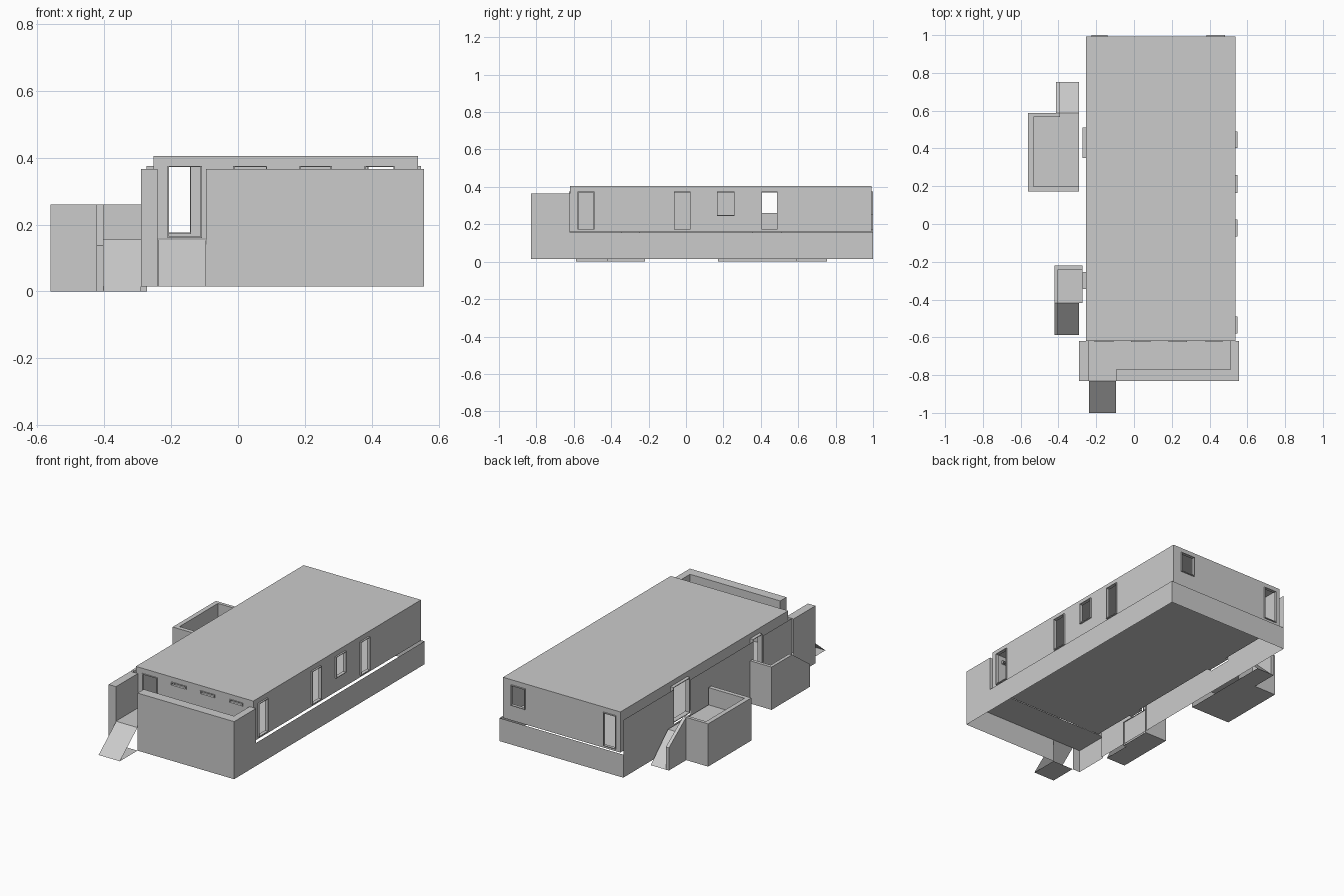
import bpy, bmesh
from mathutils import Vector

cube = bpy.data.objects.get("Cube")
if cube:
    bpy.data.objects.remove(cube, do_unlink=True)

GREY = (0.6, 0.6, 0.6, 1)
mat = bpy.data.materials.new("plain_grey")
mat.use_nodes = True
mat.diffuse_color = GREY
mat.node_tree.nodes["Principled BSDF"].inputs["Base Color"].default_value = GREY

GROUND, FLOOR, RAIL, ROOF = 0.015, 0.155, 0.365, 0.405
HEAD = 0.375  # top of every door and window


def finish(name, bm):
    bmesh.ops.remove_doubles(bm, verts=bm.verts, dist=0.0005)
    mesh = bpy.data.meshes.new(name)
    bm.to_mesh(mesh)
    bm.free()
    mesh.materials.append(mat)
    bpy.context.collection.objects.link(bpy.data.objects.new(name, mesh))


def add_face(bm, points, normal):
    face = bm.faces.new([bm.verts.new(p) for p in points])
    face.normal_update()
    if face.normal.dot(Vector(normal)) < 0:
        face.normal_flip()


def add_box(bm, lo, hi, skip=()):
    """Box between two corners; skip lists (axis, side) faces left open."""
    for axis in range(3):
        a, b = [i for i in range(3) if i != axis]
        for side in (0, 1):
            if (axis, side) in skip:
                continue
            pts = []
            for u, v in ((lo[a], lo[b]), (hi[a], lo[b]), (hi[a], hi[b]), (lo[a], hi[b])):
                p = [0, 0, 0]
                p[axis], p[a], p[b] = (lo, hi)[side][axis], u, v
                pts.append(p)
            n = [0, 0, 0]
            n[axis] = 2 * side - 1
            add_face(bm, pts, n)


def boxes(name, *pairs):
    bm = bmesh.new()
    for lo, hi in pairs:
        add_box(bm, lo, hi)
    finish(name, bm)


def sheet(bm, axis, at, sign, u0, u1, z0, z1, holes=()):
    """Thin upright wall across axis 0 or 1, with rectangular holes."""
    def point(u, z):
        return (at, u, z) if axis == 0 else (u, at, z)
    us = sorted({u0, u1, *(c for h in holes for c in h[:2])})
    zs = sorted({z0, z1, *(c for h in holes for c in h[2:])})
    normal = (sign, 0, 0) if axis == 0 else (0, sign, 0)
    for a, b in zip(us, us[1:]):
        for c, d in zip(zs, zs[1:]):
            if any(h[0] <= a and b <= h[1] and h[2] <= c and d <= h[3] for h in holes):
                continue
            add_face(bm, [point(a, c), point(b, c), point(b, d), point(a, d)], normal)


def frame(name, axis, at, sign, hole, depth):
    """Lining that stands proud of an opening."""
    u0, u1, z0, z1 = hole
    t = 0.004
    d0, d1 = sorted((at - sign * 0.01, at + sign * depth))
    pairs = []
    for a, b, c, d in ((u0, u0 + t, z0, z1), (u1 - t, u1, z0, z1),
                       (u0 + t, u1 - t, z0, z0 + t), (u0 + t, u1 - t, z1 - t, z1)):
        if axis == 0:
            pairs.append(((d0, a, c), (d1, b, d)))
        else:
            pairs.append(((a, d0, c), (b, d1, d)))
    boxes(name, *pairs)


# Main building: hollow shell with openings
X0, X1, Y0, Y1 = -0.253, 0.537, -0.62, 0.992
SILL = 0.172
walls = {
    "right": (0, X1, 1, Y0, Y1, 0.01,
              [(-0.58, -0.49, SILL, HEAD), (-0.065, 0.025, SILL, HEAD),
               (0.165, 0.26, 0.245, HEAD), (0.403, 0.49, SILL, HEAD)]),
    "left": (0, X0, -1, Y0, Y1, 0.02,
             [(0.35, 0.51, 0.16, HEAD), (-0.345, -0.255, 0.16, HEAD)]),
    "back": (1, Y1, 1, X0, X1, 0.008,
             [(0.385, 0.482, 0.25, HEAD), (-0.225, -0.14, SILL, HEAD)]),
    "front": (1, Y0, -1, X0, X1, 0.006,
              [(-0.21, -0.108, 0.16, HEAD), (-0.015, 0.087, 0.355, HEAD),
               (0.183, 0.28, 0.355, HEAD), (0.378, 0.468, 0.355, HEAD)]),
}
bm = bmesh.new()
for side, (axis, at, sign, u0, u1, depth, holes) in walls.items():
    sheet(bm, axis, at, sign, u0, u1, FLOOR + 0.003, ROOF, holes)
    for i, hole in enumerate(holes):
        frame(f"{side}_opening_frame_{i + 1}", axis, at, sign, hole, depth)
for z, n in ((FLOOR + 0.003, -1), (ROOF, 1)):
    add_face(bm, [(X0, Y0, z), (X1, Y0, z), (X1, Y1, z), (X0, Y1, z)], (0, 0, n))
finish("building_shell", bm)

# Skirt around the base, with tall screens along the left
PX0, PX1, PY0 = -0.29, 0.555, -0.83
SCREEN = -0.278
bm = bmesh.new()
sheet(bm, 0, PX1, 1, PY0, 1.0, GROUND, FLOOR)
sheet(bm, 1, 1.0, 1, SCREEN, PX1, GROUND, FLOOR)
sheet(bm, 0, SCREEN, -1, Y0, 1.0, GROUND, RAIL,
      [(0.355, 0.51, FLOOR, RAIL), (-0.345, -0.25, FLOOR, RAIL)])
sheet(bm, 0, PX0, -1, PY0, Y0, GROUND, FLOOR)
sheet(bm, 1, PY0, -1, PX0, -0.24, GROUND, FLOOR)
sheet(bm, 1, PY0, -1, -0.095, PX1, GROUND, FLOOR)
finish("skirt", bm)

# Front porch: deck and parapet
bm = bmesh.new()
add_face(bm, [(PX0, PY0, FLOOR), (PX1, PY0, FLOOR), (PX1, Y0, FLOOR), (PX0, Y0, FLOOR)], (0, 0, 1))
finish("porch_deck", bm)
boxes("porch_parapet",
      ((PX0, PY0, FLOOR), (-0.24, Y0, RAIL)),
      ((-0.095, PY0, FLOOR), (PX1, -0.77, RAIL)),
      ((0.512, -0.77, FLOOR), (PX1, Y0, RAIL)))


def ramp(name, x0, x1, y_top, y_end, z0):
    """Sloping sheet over a flat base sheet, open at the sides."""
    bm = bmesh.new()
    for z, n in ((FLOOR, 1), (z0, -1)):
        add_face(bm, [(x0, y_top, z), (x1, y_top, z), (x1, y_end, z0), (x0, y_end, z0)], (0, 0, n))
    finish(name, bm)


def ramp_rail(name, x0, x1, y_top, y_end):
    """Side wall whose top falls along the ramp."""
    bm = bmesh.new()
    add_box(bm, (x0, min(y_top, y_end), 0), (x1, max(y_top, y_end), 0.26))
    for v in bm.verts:
        if v.co.z > 0.1 and abs(v.co.y - y_end) < 0.001:
            v.co.z = 0.138
    finish(name, bm)


def platform(name, lo, hi):
    bm = bmesh.new()
    add_box(bm, (*lo, 0), (*hi, FLOOR), skip=[(0, 1)])
    finish(name, bm)


ramp("porch_ramp", -0.238, -0.095, PY0, -1.0, GROUND)

# Small side landing, ramp going forward
TOP = 0.26
platform("small_landing", (-0.422, -0.418), (-0.272, -0.22))
boxes("small_landing_walls",
      ((-0.422, -0.418, FLOOR), (-0.402, -0.22, TOP)),
      ((-0.402, -0.24, FLOOR), (-0.272, -0.22, TOP)))
ramp("small_landing_ramp", -0.402, -0.29, -0.418, -0.588, 0)
ramp_rail("small_landing_rail", -0.422, -0.402, -0.418, -0.588)

# Large side landing, ramp going backward
platform("large_landing", (-0.56, 0.172), (-0.29, 0.587))
boxes("large_landing_walls",
      ((-0.56, 0.172, FLOOR), (-0.532, 0.587, TOP)),
      ((-0.532, 0.172, FLOOR), (-0.29, 0.198, TOP)),
      ((-0.532, 0.567, FLOOR), (-0.392, 0.587, TOP)))
ramp("large_landing_ramp", -0.392, -0.29, 0.587, 0.753, 0)
ramp_rail("large_landing_rail", -0.412, -0.392, 0.587, 0.753)
